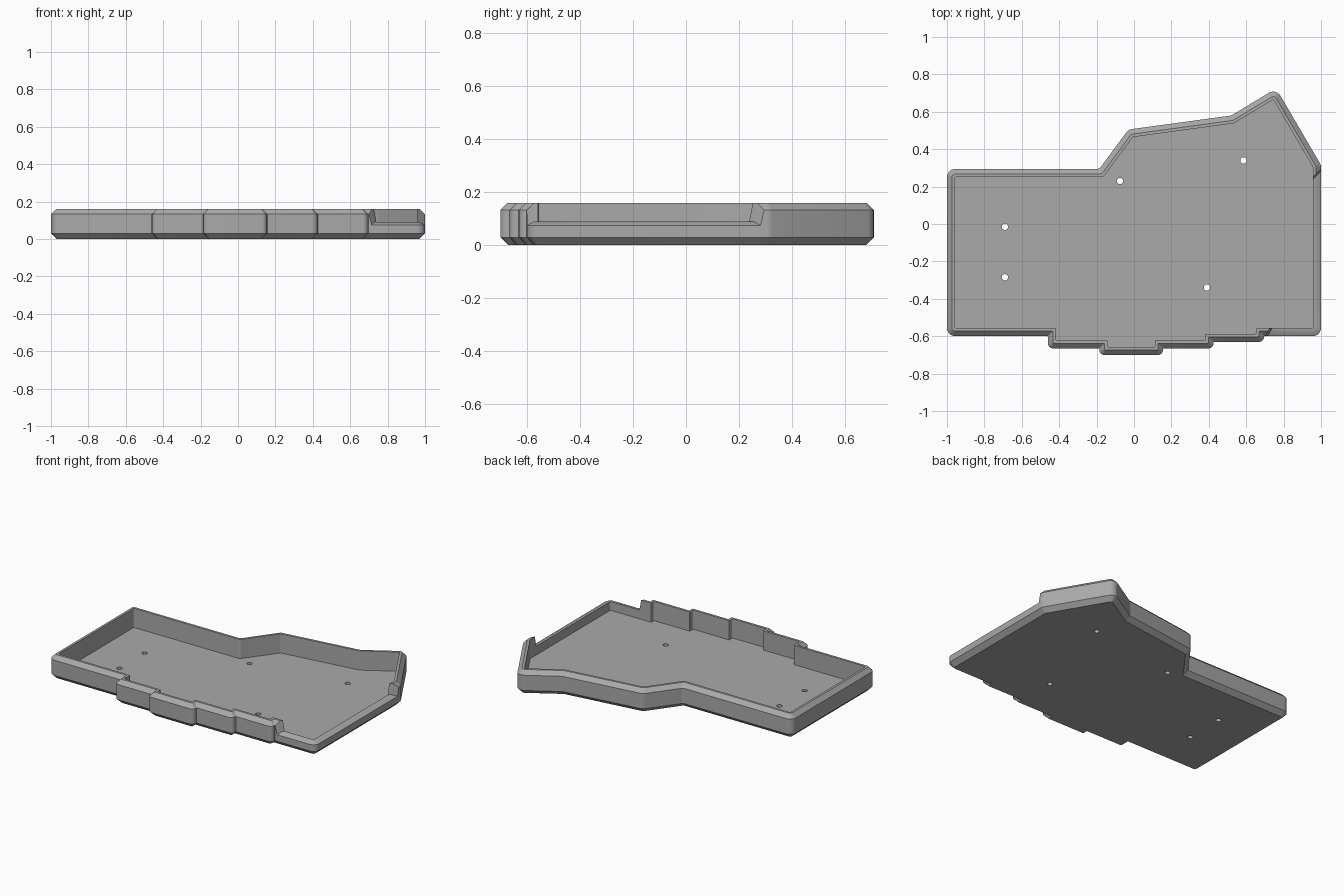
import bpy, bmesh, math
from mathutils import Vector

cube = bpy.data.objects.get("Cube")
if cube:
    bpy.data.objects.remove(cube)

FLOOR = 0.03
BIG, BUMP, SHARP = 0.045, 0.026, 0.004

grey = bpy.data.materials.new("grey plastic")
grey.use_nodes = True
grey.diffuse_color = (0.4, 0.4, 0.4, 1)
grey.node_tree.nodes["Principled BSDF"].inputs["Base Color"].default_value = (0.4, 0.4, 0.4, 1)

# Case outline, anticlockwise: x, y, corner radius
outline = [(-1, -0.6, BIG), (-0.46, -0.6, SHARP)]
# Stepped bumps along the front edge
bumps = [(-0.46, -0.6, -0.665), (-0.185, -0.665, -0.7), (0.155, -0.7, -0.665),
         (0.425, -0.665, -0.63), (0.695, -0.63, -0.6)]
outline.pop()
for x, y0, y1 in bumps:
    if y1 < y0:
        outline += [(x, y0, SHARP), (x, y1, BUMP)]
    else:
        outline += [(x, y0, BUMP), (x, y1, SHARP)]
# Right side, peak and back edge
outline += [(1, -0.6, BIG), (1, 0.315, BIG), (0.76, 0.725, BIG), (0.52, 0.58, BIG),
            (-0.03, 0.505, BIG), (-0.185, 0.295, 0.02), (-1, 0.295, BIG)]


def ring(inset):
    """Inset rounded outline, as (x, y, is_low) points."""
    pts = [Vector(p[:2]) for p in outline]
    n = len(pts)
    corners = []
    for i, p in enumerate(pts):
        a = (p - pts[i - 1]).normalized()
        b = (pts[(i + 1) % n] - p).normalized()
        na, nb = Vector((-a.y, a.x)), Vector((-b.y, b.x))
        q = p + (na + nb) * inset / (1 + na.dot(nb))
        convex = a.cross(b) > 0
        r = outline[i][2]
        r = max(r - inset, 0.006) if convex else r
        reach = r * math.tan(a.angle(b) / 2)
        start, end = q - a * reach, q + b * reach
        arc = []
        for k in range(7):
            t = k / 6
            # Rational quadratic gives a true circular arc
            w = math.cos(a.angle(b) / 2)
            f = ((1 - t) ** 2, 2 * w * t * (1 - t), t * t)
            arc.append((start * f[0] + q * f[1] + end * f[2]) / sum(f))
        corners.append(arc)

    result = []
    for i, arc in enumerate(corners):
        low = outline[i][:2] == (1, -0.6)
        result += [(v.x, v.y, low) for v in arc]
        # Paired points where the wall steps down and back up
        if outline[i][:2] == (0.695, -0.6):
            x, y = 0.7 + inset * 0.6, -0.6 + inset
            result += [(x, y, False), (x + 0.014, y, True)]
        if low:
            x, y = 1 - inset, 0.295 - inset
            result += [(x, y - 0.014, True), (x, y, False)]
    return result


# Tray section: inset, height at full wall, height at lowered wall
section = [(0.03, 0, 0), (0, 0.03, 0.03), (0, 0.133, 0.075), (0.027, 0.16, 0.09),
           (0.043, 0.16, 0.09), (0.043, FLOOR, FLOOR)]
bm = bmesh.new()
rings = [[bm.verts.new((x, y, lo if low else hi)) for x, y, low in ring(d)]
         for d, hi, lo in section]
for lower, upper in zip(rings, rings[1:]):
    for i in range(len(lower)):
        j = (i + 1) % len(lower)
        bm.faces.new((lower[i], lower[j], upper[j], upper[i]))


def edge_loop(verts):
    return [bm.edges.get((v, verts[i - 1])) or bm.edges.new((v, verts[i - 1]))
            for i, v in enumerate(verts)]


# Base plate, pierced by the screw holes
bottom, top = edge_loop(rings[0]), edge_loop(rings[-1])
holes = [(-0.69, -0.015), (-0.69, -0.285), (-0.075, 0.23), (0.585, 0.34), (0.39, -0.34)]
SIDES = 20
for hx, hy in holes:
    angles = [2 * math.pi * k / SIDES for k in range(SIDES)]
    lo, hi = [[bm.verts.new((hx + 0.017 * math.cos(a), hy + 0.017 * math.sin(a), z))
               for a in angles] for z in (0, FLOOR)]
    bottom += edge_loop(lo)
    top += edge_loop(hi)
    for k in range(SIDES):
        bm.faces.new((lo[k - 1], hi[k - 1], hi[k], lo[k]))
for edges, up in ((bottom, -1), (top, 1)):
    made = bmesh.ops.triangle_fill(bm, edges=edges, use_beauty=True, normal=(0, 0, up))
    faces = [g for g in made["geom"] if isinstance(g, bmesh.types.BMFace)]
    bmesh.ops.dissolve_limit(bm, angle_limit=0.01, edges=[],
                             verts=[]) if not faces else None
bmesh.ops.recalc_face_normals(bm, faces=bm.faces)

mesh = bpy.data.meshes.new("case_tray")
bm.to_mesh(mesh)
bm.free()
mesh.materials.append(grey)
tray = bpy.data.objects.new("case_tray", mesh)
bpy.context.collection.objects.link(tray)

bpy.ops.object.select_all(action="DESELECT")
tray.select_set(True)
bpy.context.view_layer.objects.active = tray
bpy.ops.object.shade_smooth_by_angle(angle=math.radians(30))
